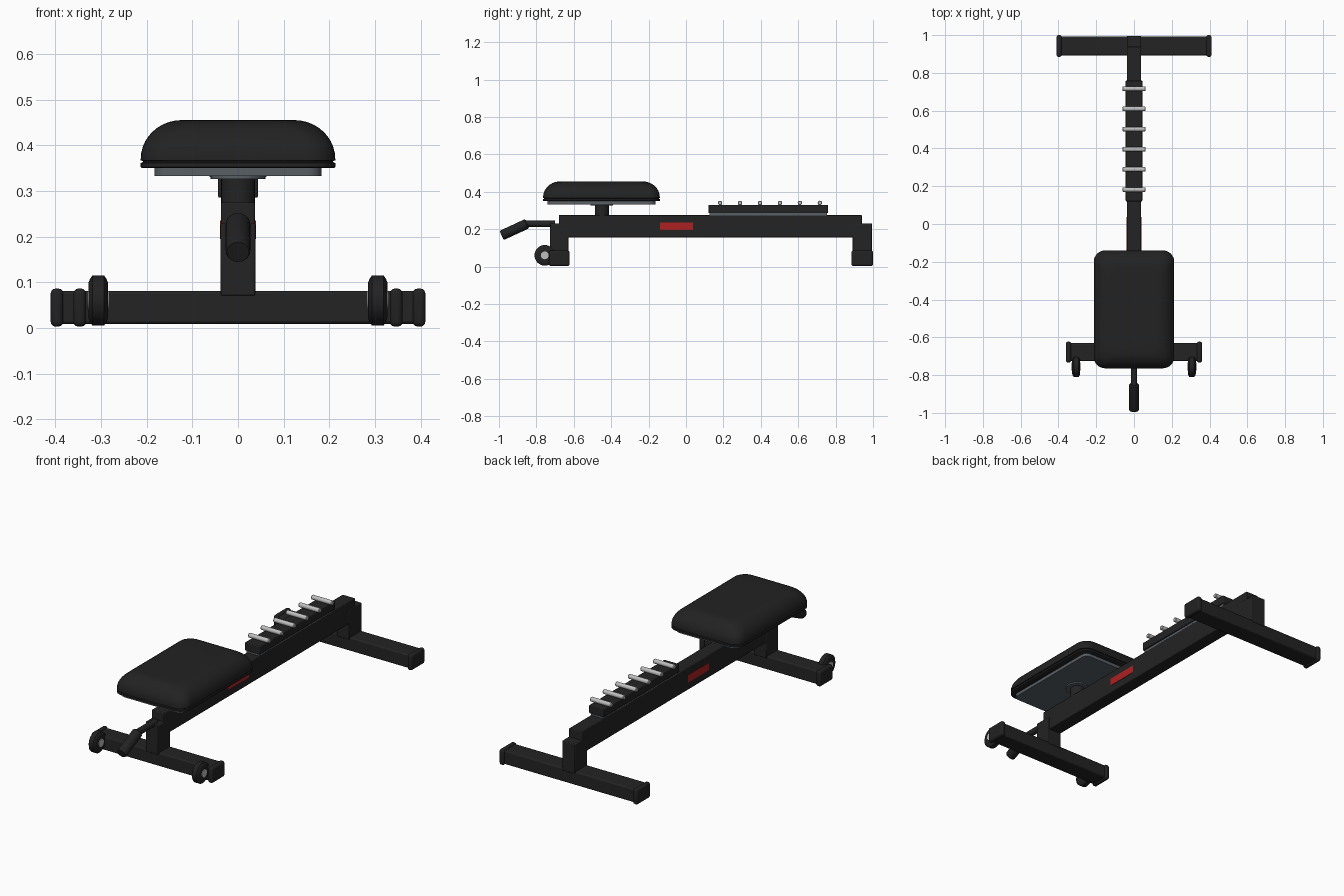
import bpy, bmesh, math
from mathutils import Vector

cube = bpy.data.objects.get("Cube")
if cube:
    bpy.data.objects.remove(cube, do_unlink=True)


def material(name, r, g, b):
    m = bpy.data.materials.new(name)
    m.use_nodes = True
    m.diffuse_color = (r, g, b, 1)
    m.node_tree.nodes["Principled BSDF"].inputs["Base Color"].default_value = (r, g, b, 1)
    return m


BLACK = material("black_paint", 0.017, 0.017, 0.017)
VINYL = material("black_vinyl", 0.016, 0.016, 0.016)
STEEL = material("steel_grey", 0.10, 0.115, 0.13)
CHROME = material("chrome", 0.52, 0.52, 0.52)
RED = material("red_label", 0.42, 0.015, 0.015)


def finish(name, bm, mat, bevel=0.0, segments=2):
    bmesh.ops.recalc_face_normals(bm, faces=bm.faces[:])
    mesh = bpy.data.meshes.new(name)
    bm.to_mesh(mesh)
    bm.free()
    mesh.materials.append(mat)
    ob = bpy.data.objects.new(name, mesh)
    bpy.context.collection.objects.link(ob)
    if bevel:
        mod = ob.modifiers.new("edge_rounding", 'BEVEL')
        mod.width, mod.segments = bevel, segments
    bpy.ops.object.select_all(action='DESELECT')
    ob.select_set(True)
    bpy.context.view_layer.objects.active = ob
    bpy.ops.object.shade_smooth_by_angle(angle=math.radians(35))
    return ob


def box(name, xs, ys, zs, mat, bevel=0.0, segments=2):
    bm = bmesh.new()
    bmesh.ops.create_cube(bm, size=1)
    for v in bm.verts:
        for i, (lo, hi) in enumerate((xs, ys, zs)):
            v.co[i] = lo + (v.co[i] + 0.5) * (hi - lo)
    return finish(name, bm, mat, bevel, segments)


def lathe(name, start, end, profile, mat, sides=24):
    """Turned part: profile is (fraction along the axis, radius)."""
    a, b = Vector(start), Vector(end)
    rot = (b - a).to_track_quat('Z', 'Y')
    bm = bmesh.new()
    rings = []
    for t, r in profile:
        rings.append([bm.verts.new(a.lerp(b, t) + rot @ Vector(
            (r * math.cos(k * math.tau / sides), r * math.sin(k * math.tau / sides), 0)))
            for k in range(sides)])
    bridge(bm, rings)
    return finish(name, bm, mat)


def bridge(bm, rings):
    n = len(rings[0])
    for lo, hi in zip(rings, rings[1:]):
        for k in range(n):
            bm.faces.new((lo[k], lo[(k + 1) % n], hi[(k + 1) % n], hi[k]))
    bm.faces.new(rings[0][::-1])
    bm.faces.new(rings[-1])


def rod(name, start, end, r, mat, sides=20):
    return lathe(name, start, end, [(0, r), (1, r)], mat, sides)


def rounded_loft(name, cy, hx, hy, radius, layers, mat):
    """Stack of rounded rectangles: layers are (inset, height)."""
    bm = bmesh.new()
    rings = []
    for inset, z in layers:
        ring = []
        for q, (sx, sy) in enumerate(((1, 1), (-1, 1), (-1, -1), (1, -1))):
            for k in range(9):
                ang = (q + k / 8) * math.pi / 2
                ring.append(bm.verts.new((
                    sx * (hx - inset - radius) + radius * math.cos(ang),
                    cy + sy * (hy - inset - radius) + radius * math.sin(ang), z)))
        rings.append(ring)
    bridge(bm, rings)
    return finish(name, bm, mat)


# Frame: long beam, posts and cross feet
box("main_beam", (-0.037, 0.037), (-0.68, 0.94), (0.155, 0.275), BLACK, 0.004)
for label, y0, y1, half in (("front", -0.728, -0.628, 0.355), ("rear", 0.89, 0.995, 0.405)):
    box(label + "_post", (-0.038, 0.038), (y0, y1), (0.07, 0.23), BLACK, 0.004)
    box(label + "_foot_bar", (-half, half), (y0 + 0.003, y1 - 0.003), (0.009, 0.081), BLACK, 0.006)
    for side, s in (("left", 1), ("right", -1)):
        xs = sorted((s * (half - 0.022), s * (half + 0.005)))
        box(f"{label}_{side}_foot_cap", xs, (y0 - 0.005, y1 + 0.005), (0.003, 0.086), VINYL, 0.01, 3)

# Transport wheels with hubs, mirrored
for side, s in (("left", 1), ("right", -1)):
    c = (s * 0.306, -0.755, 0.060)
    tire = [(0, 0.020), (0, 0.040), (0.08, 0.048), (0.2, 0.055),
            (0.8, 0.055), (0.92, 0.048), (1, 0.040), (1, 0.020)]
    lathe(side + "_wheel", (c[0] - 0.021, c[1], c[2]), (c[0] + 0.021, c[1], c[2]), tire, VINYL, 32)
    rod(side + "_wheel_hub", (c[0] - 0.024, c[1], c[2]), (c[0] + 0.024, c[1], c[2]), 0.021, CHROME)

# Lifting handle: straight rod and drooping grip
rod("handle_rod", (0, -0.70, 0.228), (0, -0.875, 0.228), 0.017, BLACK)
lathe("handle_grip", (0, -0.848, 0.230), (0, -0.986, 0.166),
      [(0, 0.021), (0.05, 0.027), (0.95, 0.027), (1, 0.024)], VINYL)

# Seat support, backing plate and cushion
rod("seat_post", (0, -0.45, 0.27), (0, -0.45, 0.328), 0.037, BLACK, 28)
rod("seat_flange", (0, -0.45, 0.326), (0, -0.45, 0.334), 0.060, STEEL, 32)
rounded_loft("seat_plate", -0.452, 0.183, 0.288, 0.03, [(0, 0.333), (0, 0.352)], STEEL)
dome = [(0.09 * (1 - math.cos(a)), 0.37 + 0.085 * math.sin(a))
        for a in (i * math.pi / 20 for i in range(11))]
rounded_loft("seat_cushion", -0.452, 0.213, 0.312, 0.06,
             [(0.003, 0.350), (0, 0.352), (0, 0.361), (0.005, 0.363), (0.005, 0.365), (0, 0.367)] + dome, VINYL)

# Adjustment rack with six cross pegs
box("rack_spacer", (-0.036, 0.036), (0.125, 0.755), (0.27, 0.288), STEEL)
box("rack_block", (-0.044, 0.044), (0.12, 0.76), (0.285, 0.329), BLACK, 0.004)
for i in range(6):
    y = 0.182 + i * 0.1068
    lathe(f"rack_peg_{i + 1}", (-0.062, y, 0.34), (0.062, y, 0.34),
          [(0, 0.009), (0.03, 0.012), (0.97, 0.012), (1, 0.009)], CHROME, 16)

# Red plates on both sides of the beam
for side, s in (("left", 1), ("right", -1)):
    box(side + "_label", sorted((s * 0.036, s * 0.039)), (-0.14, 0.038), (0.195, 0.235), RED)
